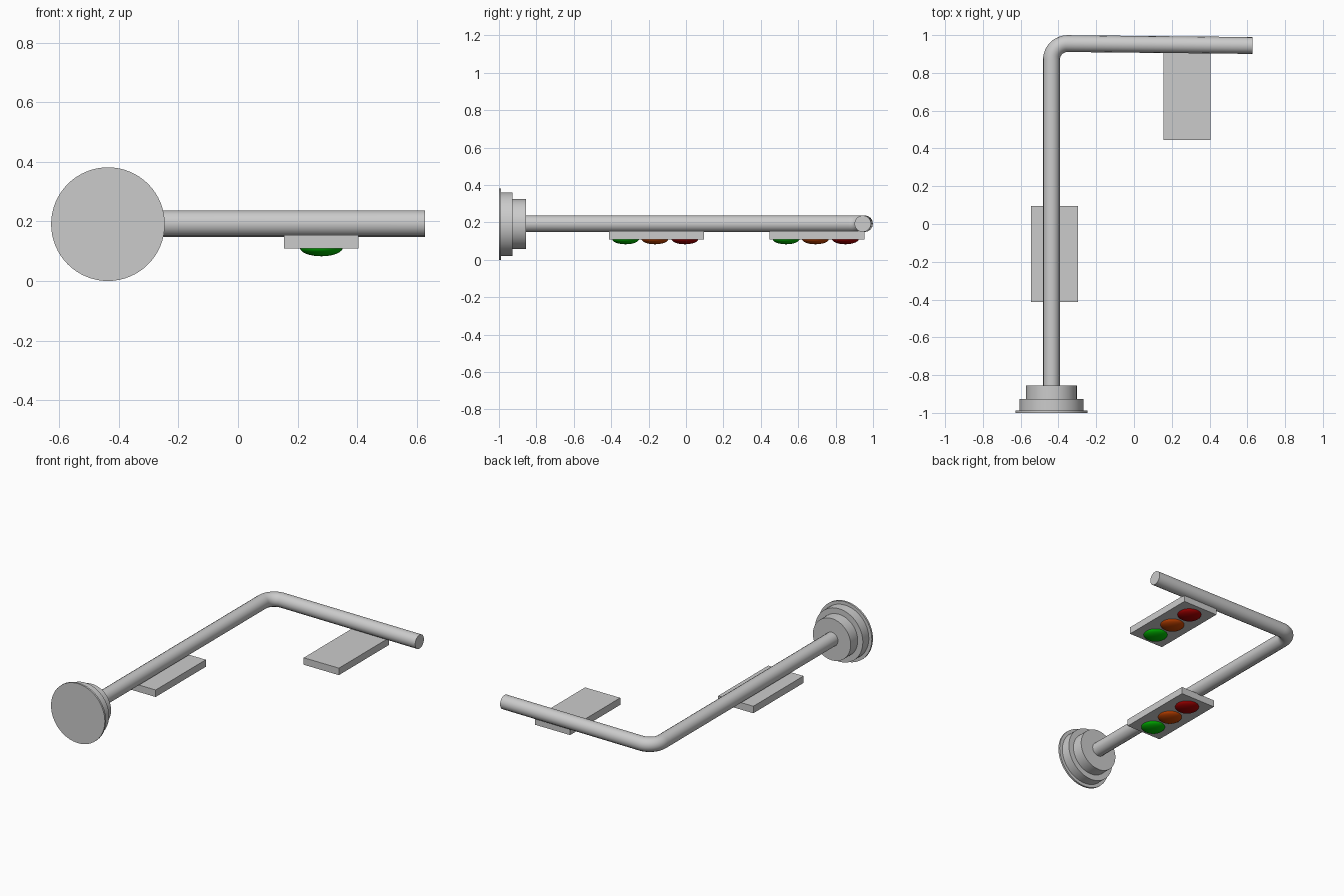
import bpy
import math
from mathutils import Vector

cube = bpy.data.objects.get("Cube")
if cube:
    bpy.data.objects.remove(cube, do_unlink=True)


def material(name, rgb):
    mat = bpy.data.materials.new(name)
    mat.use_nodes = True
    colour = (*rgb, 1)
    mat.diffuse_color = colour
    mat.node_tree.nodes["Principled BSDF"].inputs["Base Color"].default_value = colour
    return mat


GREY = material("grey metal", (0.6, 0.6, 0.6))
GREEN = material("green glass", (0, 0.48, 0))
ORANGE = material("orange glass", (0.54, 0.055, 0))
RED = material("red glass", (0.37, 0, 0))


def finish(name, mat, smooth=True):
    obj = bpy.context.object
    obj.name = name
    obj.data.materials.append(mat)
    if smooth:
        bpy.ops.object.shade_smooth_by_angle(angle=math.radians(35))
    return obj


POLE_X, AXIS_Z, PIPE_R = -0.437, 0.193, 0.0445

# Stepped round base
for name, radius, y0, y1 in (("base_flange", 0.191, -1, -0.988),
                             ("base_lower_step", 0.17, -0.988, -0.927),
                             ("base_upper_step", 0.134, -0.927, -0.855)):
    bpy.ops.mesh.primitive_cylinder_add(
        vertices=64, radius=radius, depth=y1 - y0,
        location=(POLE_X, (y0 + y1) / 2, 0.191), rotation=(math.pi / 2, 0, 0))
    finish(name, GREY)

# Bent pole: straight post, rounded corner, slightly drooping arm
bend = 0.085
corner_y = 0.955
path = [Vector((POLE_X, -0.86, AXIS_Z))]
for i in range(13):
    a = math.pi - i / 12 * math.pi / 2
    path.append(Vector((POLE_X + bend + bend * math.cos(a),
                        corner_y - bend + bend * math.sin(a), AXIS_Z)))
path.append(Vector((0.628, 0.945, AXIS_Z)))

curve = bpy.data.curves.new("pole_path", "CURVE")
curve.dimensions = "3D"
curve.bevel_depth = PIPE_R
curve.bevel_resolution = 6
curve.use_fill_caps = True
spline = curve.splines.new("POLY")
spline.points.add(len(path) - 1)
for point, co in zip(spline.points, path):
    point.co = (*co, 1)
pole = bpy.data.objects.new("bent_pole", curve)
bpy.context.collection.objects.link(pole)
bpy.ops.object.select_all(action="DESELECT")
pole.select_set(True)
bpy.context.view_layer.objects.active = pole
bpy.ops.object.convert(target="MESH")
finish("bent_pole", GREY)


# Signal panels, each with three domed lamps underneath
def signal(prefix, x, y):
    bpy.ops.mesh.primitive_cube_add(size=1, location=(x, y, 0.132))
    panel = finish(prefix + "_panel", GREY, False)
    panel.scale = (0.25, 0.509, 0.045)
    for colour, mat, offset in (("green", GREEN, -0.165),
                                ("orange", ORANGE, -0.008),
                                ("red", RED, 0.152)):
        bpy.ops.mesh.primitive_uv_sphere_add(
            segments=32, ring_count=16, radius=1, location=(x, y + offset, 0.112))
        lamp = finish(f"{prefix}_{colour}_lamp", mat)
        lamp.scale = (0.072, 0.072, 0.029)


signal("post_signal", -0.421, -0.158)
signal("arm_signal", 0.28, 0.7)
